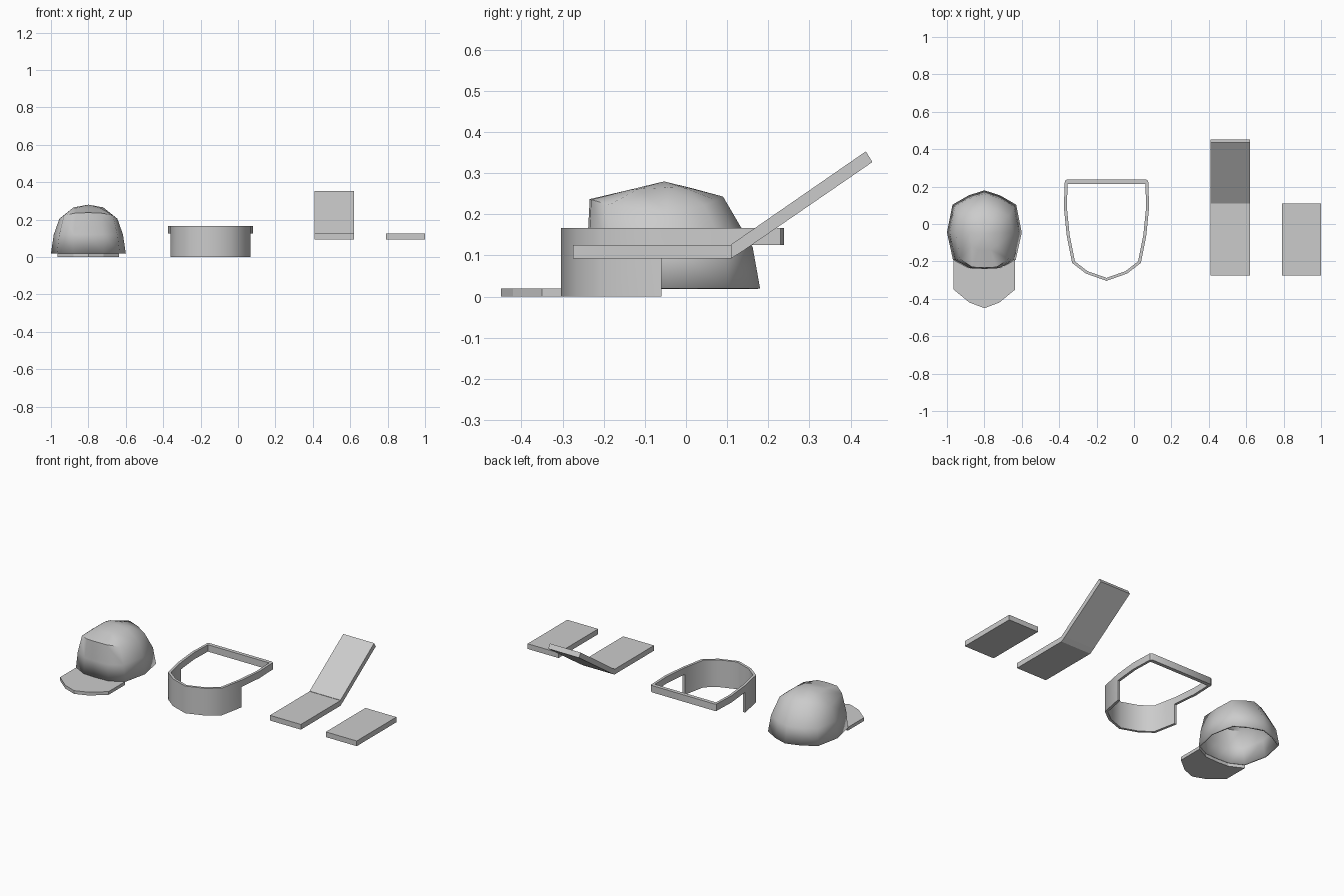
import bpy, bmesh
from math import radians

if "Cube" in bpy.data.objects:
    bpy.data.objects.remove(bpy.data.objects["Cube"])


def make(name, verts, faces, smooth=None):
    me = bpy.data.meshes.new(name)
    bm = bmesh.new()
    vs = [bm.verts.new(v) for v in verts]
    for f in faces:
        bm.faces.new([vs[i] for i in f])
    bmesh.ops.recalc_face_normals(bm, faces=bm.faces)
    bm.to_mesh(me)
    bm.free()
    ob = bpy.data.objects.new(name, me)
    bpy.context.collection.objects.link(ob)
    if smooth:
        bpy.ops.object.select_all(action='DESELECT')
        bpy.context.view_layer.objects.active = ob
        ob.select_set(True)
        bpy.ops.object.shade_smooth_by_angle(angle=radians(smooth))
    return ob


def prism(name, a, b):
    """Solid between two matching polygons."""
    n = len(a)
    faces = [list(range(n)), list(range(n, 2 * n))]
    faces += [(i, (i + 1) % n, n + (i + 1) % n, n + i) for i in range(n)]
    return make(name, a + b, faces)


def mirrored(half):
    """Close a half outline (x >= 0, both ends on the axis or not)."""
    return half + [(-x, y) for x, y in reversed(half) if x > 0]


# Cap dome: lofted rings, squarish at the front
CX, CY = -0.8, -0.045
unit = mirrored([(0, 1), (.42, .88), (.85, .66), (1, 0), (.84, -.75), (.42, -.98), (0, -1)])
# half width, front y, back y, front z, side z, back z
rings = [(.2, -.24, .18, .02, .02, .02),
         (.185, -.24, .162, .12, .12, .12),
         (.155, -.234, .09, .237, .205, .243),
         (.08, -.14, .02, .259, .265, .262)]
verts = []
for hw, yf, yb, zf, zs, zb in rings:
    for ux, uy in unit:
        end_y, end_z = (yb, zb) if uy > 0 else (yf, zf)
        verts.append((CX + ux * hw, CY + abs(uy) * (end_y - CY), zs + (end_z - zs) * uy * uy))
n = len(unit)
faces = [(r * n + i, r * n + (i + 1) % n, (r + 1) * n + (i + 1) % n, (r + 1) * n + i)
         for r in range(len(rings) - 1) for i in range(n)]
verts.append((CX, -.053, .28))
faces += [(3 * n + i, 3 * n + (i + 1) % n, 4 * n) for i in range(n)]
dome = make("cap_dome", verts, faces, 50)
sol = dome.modifiers.new("shell", 'SOLIDIFY')
sol.thickness = .01
sol.offset = -1

# Cap brim
brim = mirrored([(0, -.45), (.08, -.42), (.165, -.35), (.165, -.19), (.08, -.232), (0, -.236)])
prism("cap_brim", [(CX + x, y, 0) for x, y in brim], [(CX + x, y, .02) for x, y in brim])

# Face visor with head strap: low front wall, narrow band all the way round
BX = -.147
outer = mirrored([(0, -.304), (.11, -.265), (.184, -.208), (.213, -.06),
                  (.228, .09), (.223, .23), (.212, .238)])
inner = mirrored([(0, -.288), (.102, -.252), (.169, -.2), (.197, -.06),
                  (.212, .09), (.208, .215), (.2, .215)])
levels = (0, .125, .167)
n = len(outer)
verts = [(BX + x, y, z) for z in levels for loop in (outer, inner) for x, y in loop]


def vid(level, side, i):
    return (level * 2 + side) * n + i % n


faces = []
for i in range(n):
    j = i + 1
    front = max(outer[i][1], outer[j % n][1]) < -.05
    low = 0 if front else 1
    for side in (0, 1):
        for lv in range(low, 2):
            faces.append((vid(lv, side, i), vid(lv, side, j), vid(lv + 1, side, j), vid(lv + 1, side, i)))
    for lv in (low, 2):
        faces.append((vid(lv, 0, i), vid(lv, 0, j), vid(lv, 1, j), vid(lv, 1, i)))
for i in (3, n - 3):
    faces.append((vid(0, 0, i), vid(1, 0, i), vid(1, 1, i), vid(0, 1, i)))
visor = make("visor_band", verts, faces, 45)
me = visor.data
bm = bmesh.new()
bm.from_mesh(me)
bmesh.ops.delete(bm, geom=[v for v in bm.verts if not v.link_faces], context='VERTS')
bm.to_mesh(me)
bm.free()

# Flat slabs: hinged pair and a single one, extruded side profiles
slab = [(-.275, .093), (.11, .093), (.11, .125), (-.275, .125)]
lid = [(.11, .093), (.14, .112), (.453, .327), (.437, .353), (.11, .127)]
for name, prof, x0 in (("hinged_base", slab, .41), ("hinged_lid", lid, .41), ("single_slab", slab, .79)):
    prism(name, [(x0, y, z) for y, z in prof], [(x0 + .21, y, z) for y, z in prof])
